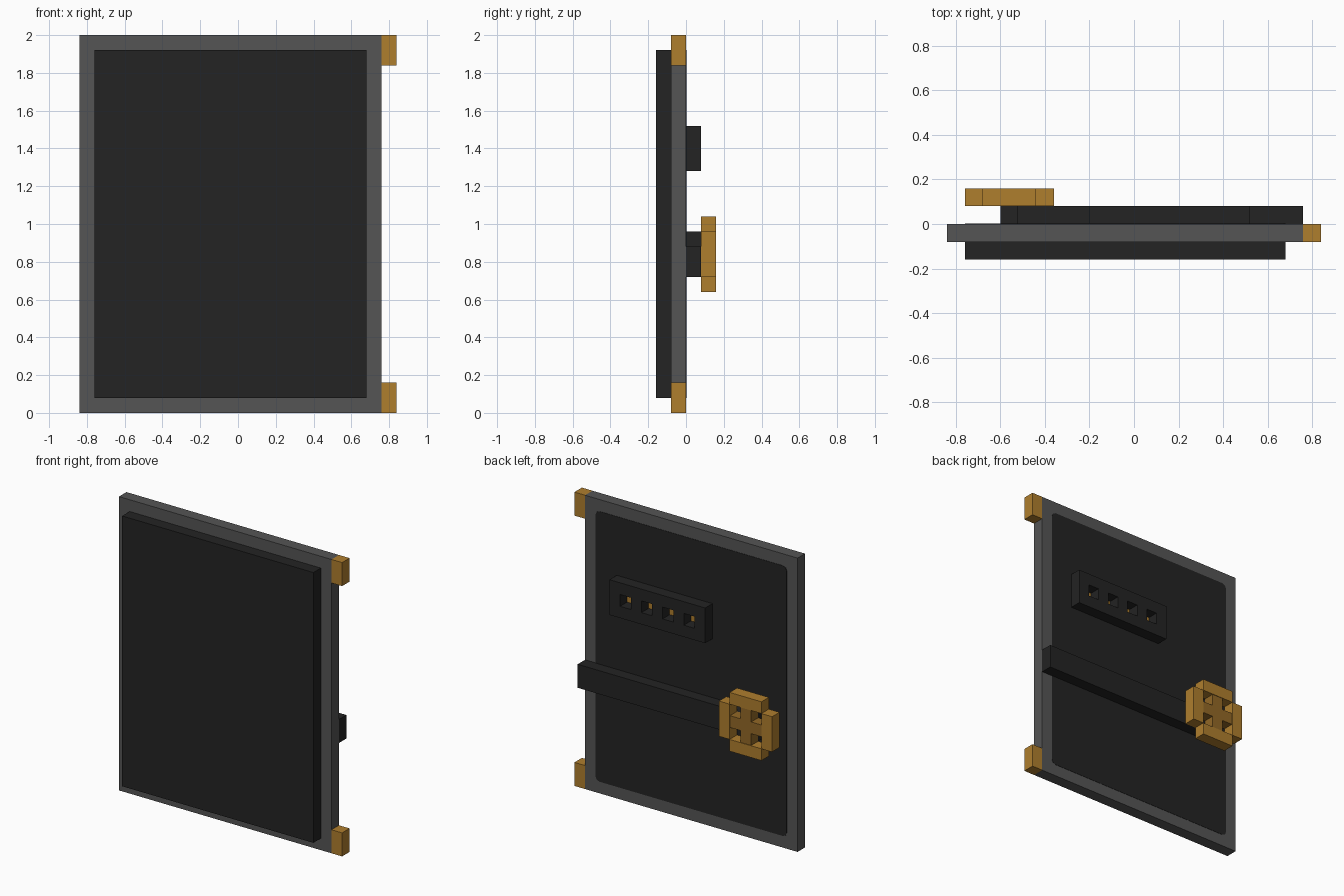
import bpy
import bmesh

cube = bpy.data.objects.get("Cube")
if cube:
    bpy.data.objects.remove(cube, do_unlink=True)

U = 0.08  # module size


def material(name, rgb):
    m = bpy.data.materials.new(name)
    m.use_nodes = True
    m.diffuse_color = (*rgb, 1)
    m.node_tree.nodes["Principled BSDF"].inputs["Base Color"].default_value = (*rgb, 1)
    return m


grey = material("frame grey", (0.09, 0.09, 0.09))
dark = material("charcoal", (0.017, 0.017, 0.017))
brass = material("brass", (0.43, 0.21, 0.027))
dull_brass = material("dull brass", (0.29, 0.14, 0.02))


def add_object(name, bm, mat):
    bmesh.ops.recalc_face_normals(bm, faces=bm.faces)
    me = bpy.data.meshes.new(name)
    bm.to_mesh(me)
    bm.free()
    me.materials.append(mat)
    ob = bpy.data.objects.new(name, me)
    bpy.context.collection.objects.link(ob)
    return ob


def box(name, x, y, z, mat, corner=0):
    """Box from (min, max) ranges; corner rounds the edges that run along y."""
    bm = bmesh.new()
    bmesh.ops.create_cube(bm, size=1)
    for v in bm.verts:
        v.co = [r[0] + (c + 0.5) * (r[1] - r[0]) for c, r in zip(v.co, (x, y, z))]
    if corner:
        edges = [e for e in bm.edges
                 if abs(e.verts[0].co.y - e.verts[1].co.y) > 1e-5]
        bmesh.ops.bevel(bm, geom=edges, offset=corner, segments=2,
                        profile=0.5, affect='EDGES')
    return add_object(name, bm, mat)


def pattern_plate(name, rows, x0, z_top, y, mat):
    """Plate one module per letter, cut from a grid pattern, with thickness range y."""
    bm = bmesh.new()
    mid = (y[0] + y[1]) / 2
    for r, row in enumerate(rows):
        for c, ch in enumerate(row):
            if ch == "X":
                a, b = x0 + c * U, z_top - r * U
                bm.faces.new([bm.verts.new(p) for p in (
                    (a, mid, b), (a + U, mid, b),
                    (a + U, mid, b - U), (a, mid, b - U))])
    bmesh.ops.remove_doubles(bm, verts=bm.verts, dist=1e-4)
    ob = add_object(name, bm, mat)
    mod = ob.modifiers.new("Thickness", 'SOLIDIFY')
    mod.thickness = y[1] - y[0]
    mod.offset = 0
    return ob


# Door slab, raised front panel and inlaid back panel
box("door_frame", (-0.84, 0.76), (-0.08, 0), (0, 2), grey)
box("front_panel", (-0.76, 0.68), (-0.16, -0.08), (0.08, 1.92), dark)
box("back_panel", (-0.76, 0.68), (-0.004, 0.002), (0.08, 1.92), dark, corner=0.03)

# Hinges
for label, z in (("lower", 0), ("upper", 1.84)):
    box(label + "_hinge", (0.76, 0.84), (-0.08, 0), (z, z + 0.16), brass)

# Socket block with four openings and brass contacts at the bottom of each
pattern_plate("socket_block", ["XXXXXXXXX", "X.X.X.X.X", "XXXXXXXXX"],
              -0.20, 1.52, (0, 0.08), dark)
for i in range(4):
    x = -0.12 + i * 2 * U
    box(f"socket_contact_{i + 1}", (x, x + U), (0, 0.004), (1.36, 1.44), brass)

# Locking bar and the hub that carries the wheel
box("locking_bar", (-0.52, 0.76), (0, 0.08), (0.72, 0.88), dark)
box("wheel_hub", (-0.60, -0.52), (0, 0.08), (0.72, 0.96), dark)

# Hand wheel: outer rim and inner cross spokes
pattern_plate("wheel_rim", [".XXX.", "X...X", "X...X", "X...X", ".XXX."],
              -0.76, 1.04, (0.08, 0.16), brass)
pattern_plate("wheel_spokes", [".X.", "XXX", ".X."],
              -0.68, 0.96, (0.08, 0.156), dull_brass)
